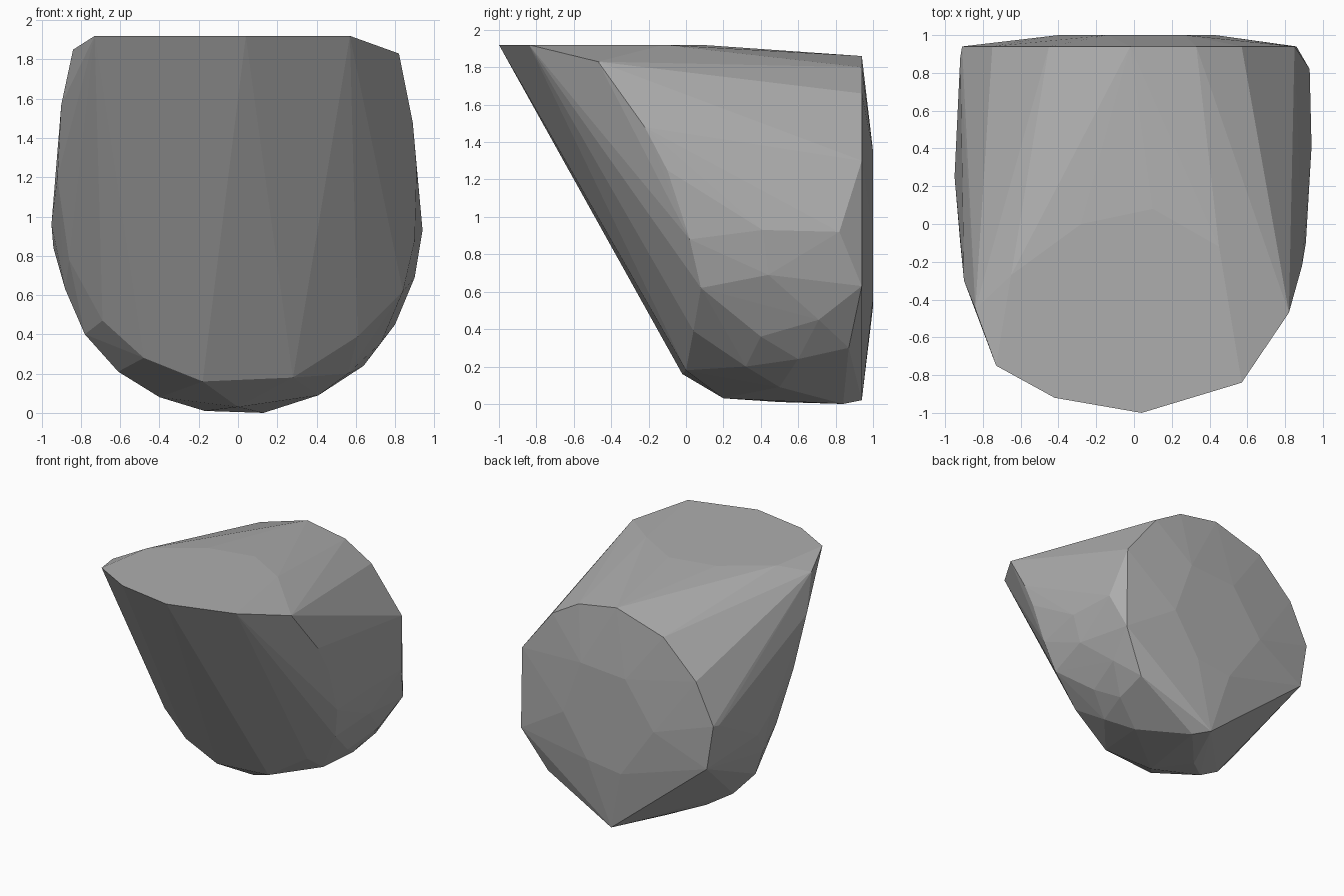
import bpy
import bmesh

# Remove only the default cube
default_cube = bpy.data.objects.get("Cube")
if default_cube:
    bpy.data.objects.remove(default_cube, do_unlink=True)


def flat_material(name, colour):
    material = bpy.data.materials.new(name)
    material.use_nodes = True
    material.diffuse_color = colour
    shader = material.node_tree.nodes["Principled BSDF"]
    shader.inputs["Base Color"].default_value = colour
    shader.inputs["Roughness"].default_value = 0.9
    return material


def faceted_stone(name, sections, material):
    """Wrap a tight faceted skin around all the section outlines."""
    mesh = bpy.data.meshes.new(name)
    stone = bpy.data.objects.new(name, mesh)
    bpy.context.collection.objects.link(stone)
    bm = bmesh.new()
    for section in sections:
        for point in section:
            bm.verts.new(point)
    hull = bmesh.ops.convex_hull(bm, input=bm.verts[:])
    leftovers = set(hull["geom_interior"]) | set(hull["geom_unused"])
    loose = [item for item in leftovers if isinstance(item, bmesh.types.BMVert)]
    bmesh.ops.delete(bm, geom=loose, context="VERTS")
    bmesh.ops.recalc_face_normals(bm, faces=bm.faces[:])
    bm.to_mesh(mesh)
    bm.free()
    mesh.materials.append(material)
    for polygon in mesh.polygons:
        polygon.use_smooth = False
    return stone


def level_outline(height, outline):
    return [(x, y, height) for x, y in outline]


def upright_outline(depth, outline):
    return [(x, depth, z) for x, z in outline]


# Flat top, overhanging towards the front
top_plate = level_outline(1.92, [
    (-.73, -.75), (-.42, -.92), (.04, -1), (.57, -.84),
    (.45, -.12), (.1, .08), (-.28, 0), (-.65, -.27)])

# Rounded edge of the back, clockwise from its crown
back_rim = upright_outline(.94, [
    (-.02, 1.86), (.33, 1.8), (.57, 1.66), (.85, 1.3), (.86, .63), (.03, .02),
    (-.85, .74), (-.91, 1.11), (-.75, 1.44), (-.45, 1.73)])

# Slightly raised middle of the back
back_cap = upright_outline(1, [
    (-.14, 1.32), (.27, 1.35), (.43, .9), (.21, .56), (-.1, .52), (-.4, .95)])

# Edge around the sloping front, from upper left to upper right
front_rim = [
    (.82, -.47, 1.83), (.89, -.22, 1.48), (.91, -.1, 1.25), (.9, .02, .88),
    (.84, .08, .62), (.61, .04, .39), (.28, 0, .18), (-.18, -.02, .16),
    (-.48, 0, .28), (-.69, .02, .47), (-.86, .04, .78), (-.92, -.1, 1.2),
    (-.9, -.3, 1.57), (-.84, -.45, 1.85)]

# Widest part of the left side and the curve below it
left_belly = [
    (.94, .41, .93), (.93, .82, .92), (.9, .44, .69), (.8, .71, .45),
    (.73, .4, .36), (.64, .6, .24), (.66, .87, .3), (.56, .32, .2)]

# Widest part of the right side and the curve below it
right_belly = [
    (-.95, .25, .96), (-.94, .4, .84), (-.92, .88, 1.1),
    (-.88, .25, .63), (-.78, .2, .4), (-.61, .25, .21)]

# Underside where the stone rests
underside = [
    (.41, .5, .09), (.13, .84, 0), (-.17, .5, .01), (-.4, .3, .08), (0, .2, .03)]

grey_stone = flat_material("grey stone", (.42, .42, .42, 1))
faceted_stone(
    "rock",
    [top_plate, back_rim, back_cap, front_rim, left_belly, right_belly, underside],
    grey_stone)
